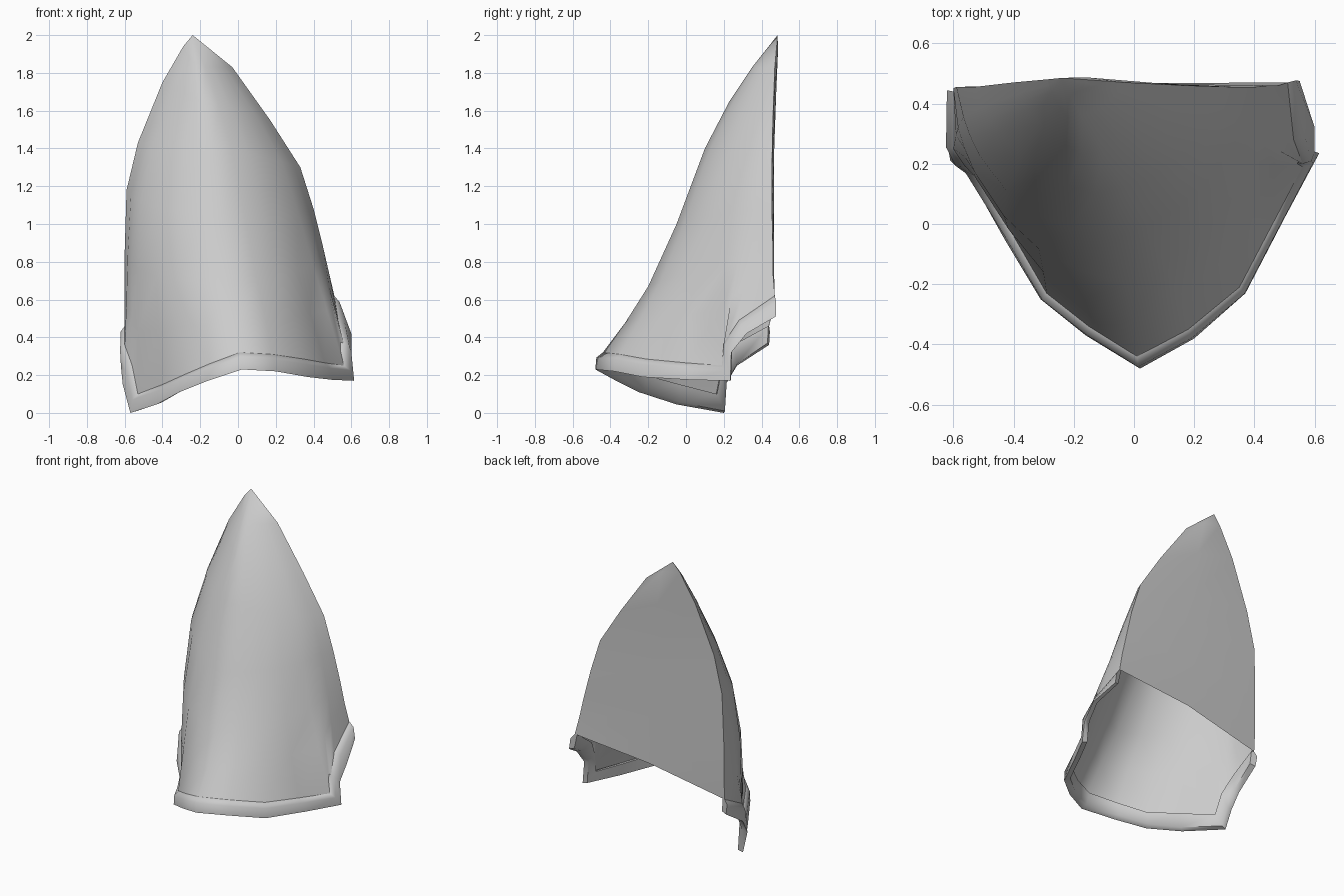
import bpy, math
from mathutils import Vector as V

if "Cube" in bpy.data.objects:
    bpy.data.objects.remove(bpy.data.objects["Cube"])

# Paired rows going up: left back edge, front ridge, right back edge
LEFT = [(-.60,.44,.46), (-.60,.45,.62), (-.60,.45,.85), (-.59,.455,1.18),
        (-.53,.455,1.43), (-.40,.47,1.75), (-.29,.48,1.94)]
RIDGE = [(.01,-.44,.32), (0,-.32,.48), (-.03,-.20,.67), (-.075,-.05,1.0),
         (-.13,.10,1.4), (-.175,.23,1.65), (-.21,.35,1.83)]
RIGHT = [(.51,.47,.62), (.48,.46,.75), (.45,.46,.88), (.40,.455,1.08),
         (.33,.455,1.30), (.17,.46,1.55), (-.03,.47,1.83)]
APEX = V((-.24, .485, 2.0))
U = [0, .12, .2, .3, .5, .68, .84, 1]
DECAY = [1, .45, .13, 0, 0, 0, 0]
BULGE_L = [.36, .37, .38, .36, .27, .18, .15]
BULGE_R = [.29, .29, .29, .29, .27, .25, .22]

# Rim paths, back-left corner round the front to back-right corner
TOP = [V(p) for p in [(-.60,.44,.46), (-.60,.25,.36), (-.56,.19,.25), (-.53,.16,.10),
       (-.40,-.04,.15), (-.29,-.23,.20), (-.15,-.34,.26), (.01,-.44,.32),
       (.18,-.35,.31), (.35,-.21,.285), (.46,0,.265), (.56,.19,.25),
       (.56,.20,.37), (.53,.28,.49), (.51,.47,.62)]]
BOTTOM = [V(p) for p in [(-.61,.44,.36), (-.62,.27,.25), (-.61,.21,.15), (-.57,.20,0),
          (-.43,-.05,.045), (-.31,-.25,.11), (-.16,-.37,.17), (.02,-.48,.23),
          (.20,-.38,.22), (.37,-.23,.19), (.50,.02,.175), (.615,.235,.17),
          (.60,.24,.32), (.60,.32,.42), (.55,.475,.51)]]


def make(name, rows, closed=False, tip=None, angle=40):
    """Skin equal-length rows of points, optionally ending in a tip."""
    n = len(rows[0])
    verts = [p for r in rows for p in r]
    pairs = [(i, i + 1) for i in range(len(rows) - 1)]
    if closed:
        pairs.append((len(rows) - 1, 0))
    faces = [(a*n + j, a*n + j + 1, b*n + j + 1, b*n + j)
             for a, b in pairs for j in range(n - 1)]
    if tip is not None:
        verts.append(tip)
        k = (len(rows) - 1) * n
        faces += [(k + j, k + j + 1, len(verts) - 1) for j in range(n - 1)]
    if closed:
        faces.append(tuple(i*n for i in reversed(range(len(rows)))))
        faces.append(tuple(i*n + n - 1 for i in range(len(rows))))
    me = bpy.data.meshes.new(name)
    me.from_pydata(verts, [], faces)
    ob = bpy.data.objects.new(name, me)
    bpy.context.collection.objects.link(ob)
    bpy.ops.object.select_all(action='DESELECT')
    ob.select_set(True)
    bpy.context.view_layer.objects.active = ob
    bpy.ops.object.shade_smooth_by_angle(angle=math.radians(angle))
    return ob


def side(edge, ridge, sign, bulge):
    """Bulged curve from a back edge to the front ridge."""
    a, b = V(edge), V(ridge)
    d = b - a
    c = (a + b) / 2 + V((sign * abs(d.y), -abs(d.x), 0)) * bulge
    return [a*(1-u)**2 + c*2*u*(1-u) + b*u*u for u in U]


def section(i):
    return (side(LEFT[i], RIDGE[i], -1, BULGE_L[i])
            + side(RIGHT[i], RIDGE[i], 1, BULGE_R[i])[-2::-1])


# Curved front shell, blended down into the rim path
base = section(0)
shell = [[p + (TOP[j] - base[j]) * DECAY[i] for j, p in enumerate(section(i))]
         for i in range(7)]
make("hood_shell", shell, tip=APEX, angle=75)

# Flat back panel
panel = []
for l, r in zip(LEFT, RIGHT):
    l, r = V(l), V(r)
    panel.append([r, (l + r) / 2 + V((0, .012, .03)), l])
make("back_panel", panel, tip=APEX)


# Rounded flared rim
def inward(p, k):
    return V((p.x * (1 - k), p.y - k * (p.y - .3), p.z))


bulge = [inward(t.lerp(b, .3), -.03) for t, b in zip(TOP, BOTTOM)]
lip = [inward(b, .06) + V((0, 0, .01)) for b in BOTTOM]
inner = [inward(t, .03) for t in TOP]
make("rim", [inner, lip, BOTTOM, bulge, TOP], closed=True, angle=65)
